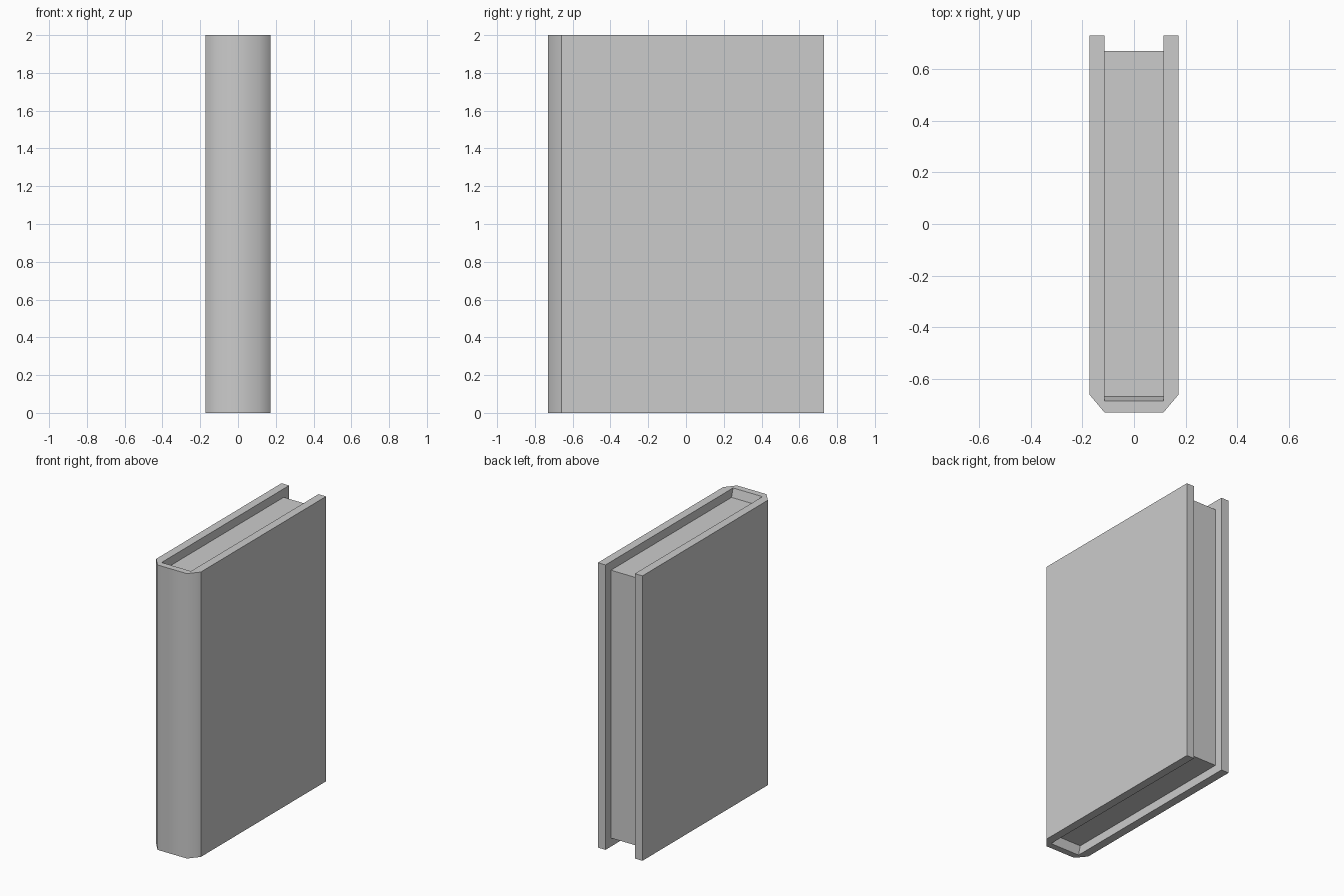
import bpy, bmesh
from mathutils import Vector

if "Cube" in bpy.data.objects:
    bpy.data.objects.remove(bpy.data.objects["Cube"])

H = 2.0                 # book height
X_OUT, X_IN = 0.173, 0.114
Y_END = 0.73
INSET = 0.06            # pages sit below the cover edges


def extruded(name, points, offset):
    """Closed prism: a profile swept along an offset vector."""
    bm = bmesh.new()
    face = bm.faces.new([bm.verts.new(p) for p in points])
    geo = bmesh.ops.extrude_face_region(bm, geom=[face], use_keep_orig=True)
    moved = [g for g in geo["geom"] if isinstance(g, bmesh.types.BMVert)]
    bmesh.ops.translate(bm, verts=moved, vec=Vector(offset))
    bmesh.ops.recalc_face_normals(bm, faces=bm.faces)
    mesh = bpy.data.meshes.new(name)
    bm.to_mesh(mesh)
    bm.free()
    obj = bpy.data.objects.new(name, mesh)
    bpy.context.collection.objects.link(obj)
    return obj


# Cover: U-shaped profile with a chamfered spine
half = [(X_IN, -Y_END), (X_OUT, -0.66), (X_OUT, Y_END), (X_IN, Y_END), (X_IN, -0.685)]
outline = half + [(-x, y) for x, y in reversed(half)]
cover = extruded("cover", [(x, y, 0) for x, y in outline], (0, 0, H))

# Rounded shading across the spine facets only
for poly in cover.data.polygons:
    poly.use_smooth = poly.normal.y < -0.3

# Page block: recessed at top, bottom and fore edge, sloping up to the spine
lower = [(-0.685, 0), (-0.668, INSET), (0.67, INSET)]
side = lower + [(y, H - z) for y, z in reversed(lower)]
extruded("pages", [(-X_IN, y, z) for y, z in side], (2 * X_IN, 0, 0))
